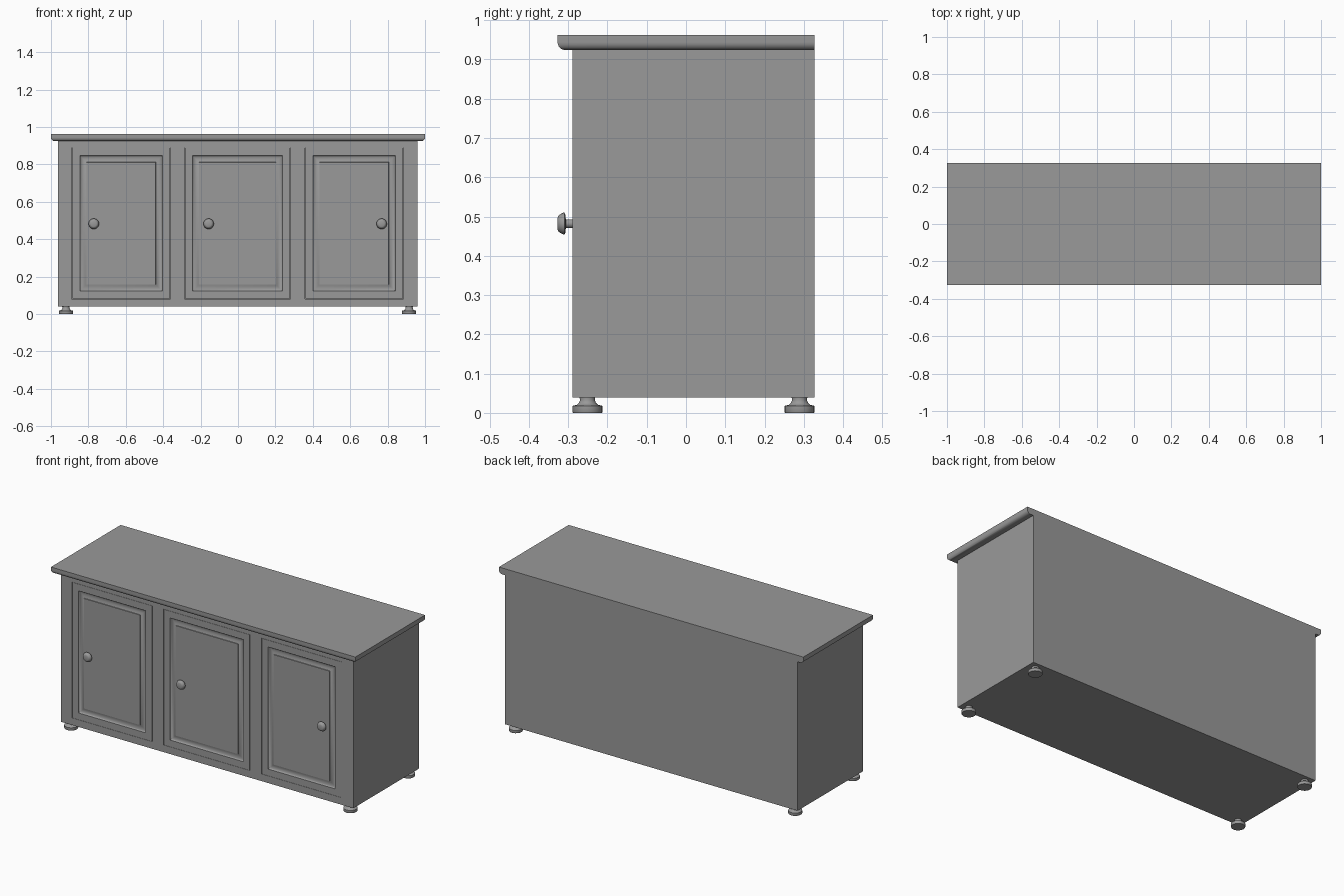
import bpy, bmesh, math
from mathutils import Vector

if "Cube" in bpy.data.objects:
    bpy.data.objects.remove(bpy.data.objects["Cube"])

# Dark grey finish shared by every part
GREY = bpy.data.materials.new("dark_grey")
GREY.diffuse_color = (0.32, 0.32, 0.32, 1)
GREY.use_nodes = True
GREY.node_tree.nodes["Principled BSDF"].inputs["Base Color"].default_value = GREY.diffuse_color


def finish(name, bm, smooth=False):
    bmesh.ops.recalc_face_normals(bm, faces=bm.faces)
    mesh = bpy.data.meshes.new(name)
    bm.to_mesh(mesh)
    bm.free()
    mesh.materials.append(GREY)
    obj = bpy.data.objects.new(name, mesh)
    bpy.context.collection.objects.link(obj)
    bpy.ops.object.select_all(action='DESELECT')
    obj.select_set(True)
    bpy.context.view_layer.objects.active = obj
    if smooth:
        bpy.ops.object.shade_smooth_by_angle(angle=math.radians(40))
    return obj


def loft(name, loops, smooth=False):
    """Skin a stack of equally sized closed loops and cap both ends."""
    bm = bmesh.new()
    rings = [[bm.verts.new(p) for p in loop] for loop in loops]
    n = len(rings[0])
    for a, b in zip(rings, rings[1:]):
        for i in range(n):
            j = (i + 1) % n
            bm.faces.new((a[i], a[j], b[j], b[i]))
    bm.faces.new(rings[0])
    bm.faces.new(rings[-1])
    return finish(name, bm, smooth)


def lathe(name, centre, axis, profile, sides=24):
    """Turn (radius, distance along axis) points around the axis."""
    rot = Vector((0, 0, 1)).rotation_difference(Vector(axis))
    loops = []
    for r, h in profile:
        loops.append([Vector(centre) + rot @ Vector((r * math.cos(t), r * math.sin(t), h))
                      for t in (2 * math.pi * i / sides for i in range(sides))])
    return loft(name, loops, True)


def box(name, x0, x1, y0, y1, z0, z1):
    return loft(name, [[(x0, y0, z), (x1, y0, z), (x1, y1, z), (x0, y1, z)] for z in (z0, z1)])


FRONT, BACK = -0.289, 0.327
Z0, Z1 = 0.081, 0.888
DOORS = {"left": (-0.889, -0.361, -0.771),
         "middle": (-0.287, 0.281, -0.157),
         "right": (0.357, 0.884, 0.768)}

# Carcass with three shallow door openings cut in the front
carcass = box("carcass", -0.962, 0.96, FRONT, BACK, 0.039, 0.925)
for side, (x0, x1, _) in DOORS.items():
    cutter = box("opening_cutter", x0, x1, FRONT - 0.05, FRONT + 0.018, Z0, Z1)
    cutter.hide_render = True
    bpy.context.view_layer.objects.active = carcass
    mod = carcass.modifiers.new("opening", 'BOOLEAN')
    mod.operation = 'DIFFERENCE'
    mod.solver = 'EXACT'
    mod.object = cutter
    bpy.ops.object.modifier_apply(modifier=mod.name)
    bpy.data.objects.remove(cutter)

# Flush doors with a moulded groove around the panel: (inset, depth)
GROOVE = [(0, 0.018), (0, 0), (0.040, 0), (0.041, 0.004), (0.046, 0.008), (0.053, 0.010),
          (0.061, 0.009), (0.068, 0.006), (0.075, 0.003), (0.076, 0)]
GAP_X, GAP_Z = 0.003, 0.001
KNOB = [(0.011, -0.002), (0.011, 0.017), (0.023, 0.018), (0.028, 0.021), (0.028, 0.023),
        (0.024, 0.031), (0.020, 0.036), (0.015, 0.038)]
for side, (x0, x1, knob_x) in DOORS.items():
    loops = []
    for inset, depth in GROOVE:
        dx, dz, y = inset + GAP_X, inset + GAP_Z, FRONT + depth
        loops.append([(x0 + dx, y, Z0 + dz), (x1 - dx, y, Z0 + dz),
                      (x1 - dx, y, Z1 - dz), (x0 + dx, y, Z1 - dz)])
    loft(side + "_door", loops, True)
    lathe(side + "_knob", (knob_x, FRONT, 0.482), (0, -1, 0), KNOB)

# Worktop, rounded underneath on the front and both ends
R = 0.02
edge = [(R * (1 - math.sin(a)), 0.924 + R * (1 - math.cos(a)))
        for a in (math.pi / 2 * i / 6 for i in range(7))] + [(0, 0.962)]
loft("worktop", [[(-1 + d, -0.327 + d, z), (1 - d, -0.327 + d, z),
                  (1 - d, BACK, z), (-1 + d, BACK, z)] for d, z in edge], True)

# Turned feet
FOOT = [(0.037, 0), (0.038, 0.002), (0.038, 0.017), (0.036, 0.019), (0.027, 0.020),
        (0.022, 0.025), (0.019, 0.032), (0.020, 0.040)]
for xn, x in (("left", -0.92), ("right", 0.915)):
    for yn, y in (("front", -0.251), ("back", 0.289)):
        lathe(f"{yn}_{xn}_foot", (x, y, 0), (0, 0, 1), FOOT)
